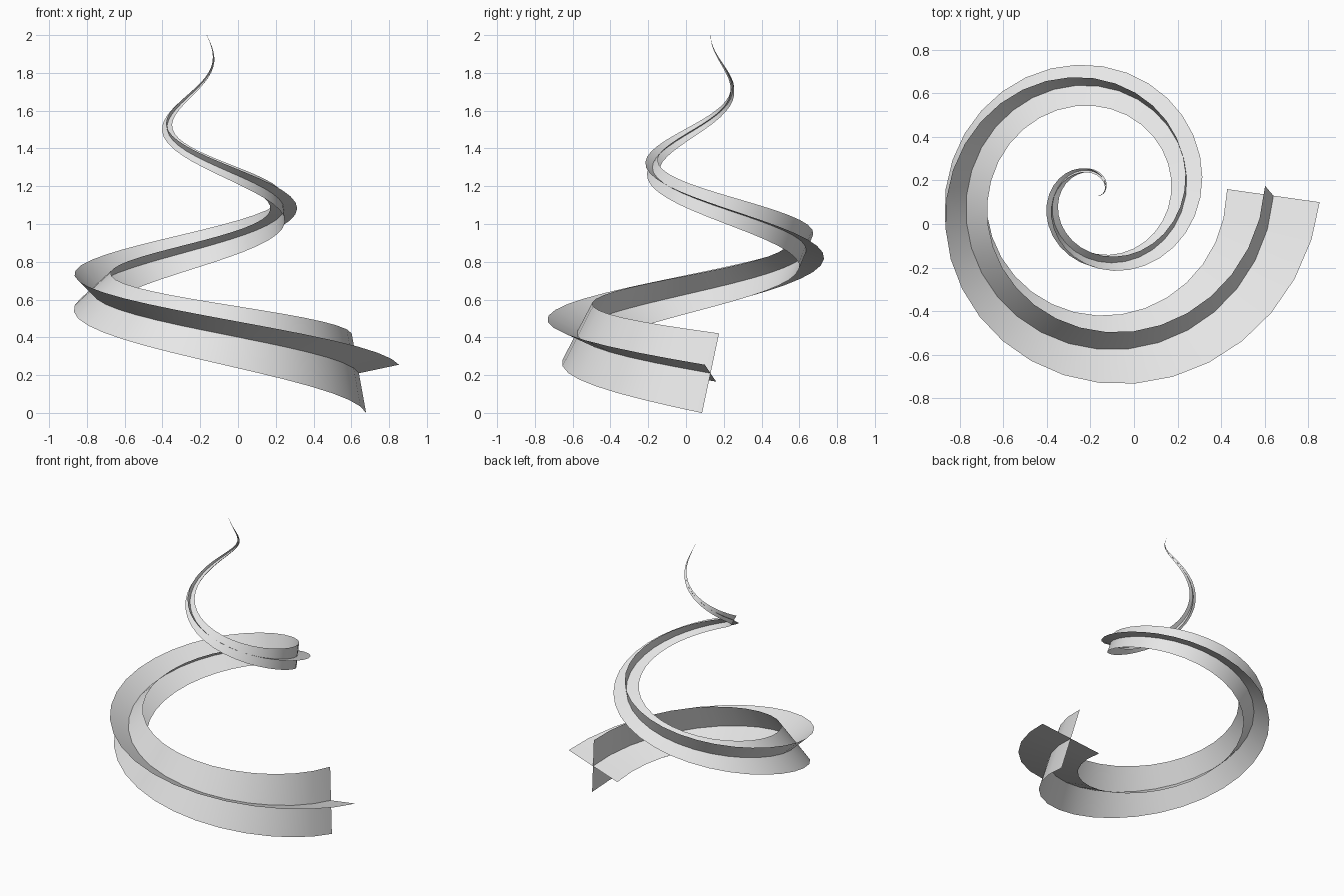
import bpy, bmesh, math
from mathutils import Vector

cube = bpy.data.objects.get("Cube")
if cube:
    bpy.data.objects.remove(cube, do_unlink=True)

# Spiral path: shrinks evenly to a point over two turns while climbing
STEPS = 64
TURNS = 2
RADIUS = 0.805
HALF_WIDTH = 0.219
BASE = Vector((-0.165, 0.13, 0.21))
RISE = 1.79


def path_point(t):
    angle = -math.tau * TURNS * t
    r = RADIUS * (1 - t)
    return BASE + Vector((r * math.cos(angle), r * math.sin(angle), RISE * t))


def taper(t):
    return max((1 - t) * (1 - 0.75 * t), 0.004)


points = [path_point(i / STEPS) for i in range(STEPS + 1)]
tangents = []
for i in range(STEPS + 1):
    before = points[max(i - 1, 0)]
    here = points[i]
    after = points[min(i + 1, STEPS)]
    tangents.append(((here - before).normalized() + (after - here).normalized()).normalized())

# Cross-section directions, carried along the path without added twist
side = Vector((0.2125, -0.03, 0.045))
side = (side - side.project(tangents[0])).normalized()
sides = [side]
for i in range(STEPS):
    side = side.copy()
    side.rotate(tangents[i].rotation_difference(tangents[i + 1]))
    side = (side - side.project(tangents[i + 1])).normalized()
    sides.append(side)
uprights = [t.cross(s) for t, s in zip(tangents, sides)]

# Single grey material
grey = bpy.data.materials.new("light grey")
grey.use_nodes = True
colour = (0.8, 0.8, 0.8, 1)
grey.diffuse_color = colour
for node in grey.node_tree.nodes:
    if node.type == 'BSDF_PRINCIPLED':
        node.inputs["Base Color"].default_value = colour


def ribbon(name, directions):
    """Tapering strip centred on the path, spread along the given directions."""
    bm = bmesh.new()
    rows = []
    for i, (p, d) in enumerate(zip(points, directions)):
        w = HALF_WIDTH * taper(i / STEPS)
        rows.append([bm.verts.new(p + d * w * k) for k in (-1, 0, 1)])
    for a, b in zip(rows, rows[1:]):
        for k in range(2):
            face = bm.faces.new((a[k], a[k + 1], b[k + 1], b[k]))
            face.smooth = True
    mesh = bpy.data.meshes.new(name)
    bm.to_mesh(mesh)
    bm.free()
    mesh.materials.append(grey)
    obj = bpy.data.objects.new(name, mesh)
    bpy.context.collection.objects.link(obj)
    return obj


# Two crossed ribbons
ribbon("flat_ribbon", sides)
ribbon("upright_ribbon", uprights)
